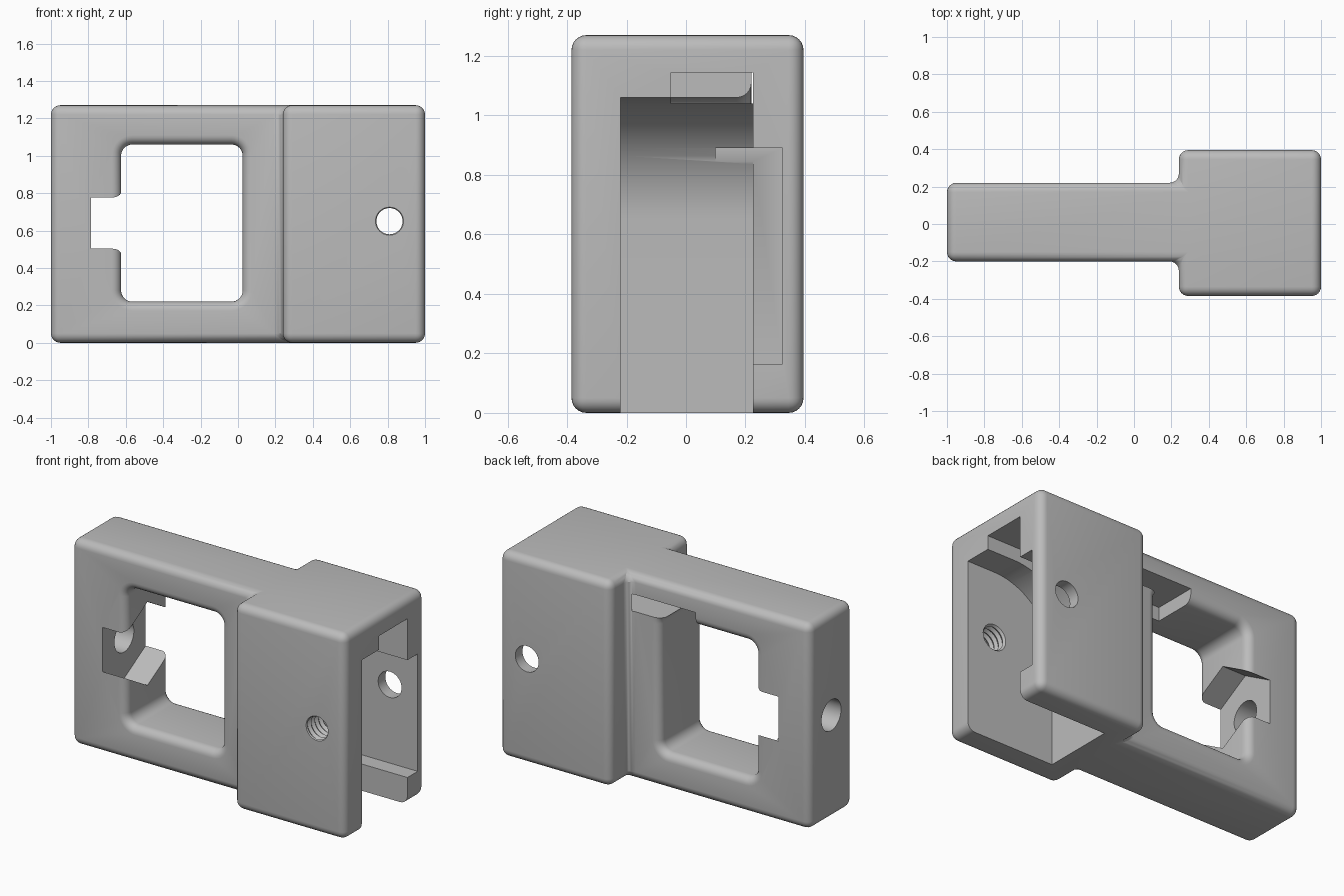
import bpy, bmesh
from math import sin, cos, pi, radians

cube = bpy.data.objects.get("Cube")
if cube:
    bpy.data.objects.remove(cube, do_unlink=True)

# Single material
grey = bpy.data.materials.new("plain_grey")
grey.use_nodes = True
colour = (0.5, 0.5, 0.5, 1)
grey.diffuse_color = colour
grey.node_tree.nodes["Principled BSDF"].inputs["Base Color"].default_value = colour


def loft(name, loops):
    """Solid skinned through equally long point loops, capped at both ends."""
    bm = bmesh.new()
    rings = [[bm.verts.new(p) for p in loop] for loop in loops]
    n = len(rings[0])
    for a, b in zip(rings, rings[1:]):
        for i in range(n):
            j = (i + 1) % n
            bm.faces.new((a[i], a[j], b[j], b[i]))
    bm.faces.new(rings[0])
    bm.faces.new(rings[-1])
    bmesh.ops.recalc_face_normals(bm, faces=bm.faces)
    mesh = bpy.data.meshes.new(name)
    bm.to_mesh(mesh)
    bm.free()
    mesh.materials.append(grey)
    obj = bpy.data.objects.new(name, mesh)
    bpy.context.collection.objects.link(obj)
    return obj


def prism_y(name, outline, y0, y1):
    return loft(name, [[(x, y, z) for x, z in outline] for y in (y0, y1)])


def prism_x(name, outline, x0, x1):
    return loft(name, [[(x, y, z) for y, z in outline] for x in (x0, x1)])


def box(name, x0, x1, y0, y1, z0, z1):
    return prism_y(name, [(x0, z0), (x1, z0), (x1, z1), (x0, z1)], y0, y1)


def ring(cx, cy, r, n, turn=0):
    return [(cx + r * cos(turn + 2 * pi * i / n), cy + r * sin(turn + 2 * pi * i / n))
            for i in range(n)]


def rounded_rect(x0, x1, z0, z1, r, grow):
    """Rounded rectangle, widened on all sides by grow."""
    pts = []
    corners = [(x1 - r, z1 - r), (x0 + r, z1 - r), (x0 + r, z0 + r), (x1 - r, z0 + r)]
    for k, (cx, cz) in enumerate(corners):
        for s in range(9):
            a = pi / 2 * (k + s / 8)
            pts.append((cx + (r + grow) * cos(a), cz + (r + grow) * sin(a)))
    return pts


# Body: thin arm and thick head, all edges rounded
FRONT, BACK, HEIGHT, ROUND = -0.2, 0.22, 1.27, 0.05
plan = [(-1, FRONT), (0.24, FRONT), (0.24, -0.385), (1, -0.385),
        (1, 0.395), (0.24, 0.395), (0.24, BACK), (-1, BACK)]
body = loft("clamp_body", [[(x, y, z) for x, y in plan] for z in (0, HEIGHT)])
bpy.context.view_layer.objects.active = body
body.select_set(True)
bevel = body.modifiers.new("rounded_edges", "BEVEL")
bevel.width, bevel.segments = ROUND, 6
bevel.limit_method = "ANGLE"
bevel.angle_limit = radians(40)
bpy.ops.object.modifier_apply(modifier=bevel.name)

cutters = []

# Window with rounded rims on both faces
arc = [pi / 2 * i / 6 for i in range(7)]
steps = [(FRONT - 0.04, ROUND)]
steps += [(FRONT + ROUND - ROUND * cos(a), ROUND - ROUND * sin(a)) for a in arc]
steps += [(BACK - ROUND + ROUND * cos(a), ROUND - ROUND * sin(a)) for a in reversed(arc)]
steps.append((BACK + 0.04, ROUND))
cutters.append(loft("window_cutter", [
    [(x, y, z) for x, z in rounded_rect(-0.625, 0.025, 0.22, 1.06, 0.06, g)]
    for y, g in steps]))

# Hexagonal nut pocket and bolt hole in the arm end
cutters.append(prism_x("nut_pocket_cutter", ring(0.01, 0.64, 0.258, 6, pi / 2), -0.785, -0.5))
cutters.append(prism_x("end_bolt_cutter", ring(0.01, 0.64, 0.095, 40), -1.1, -0.7))

# Swing slot in the head, with a curved inner end
PX, PZ, R = 0.81, 0.65, 0.41
slot = [(1.2, -0.1), (1.2, PZ + R)]
slot += [(PX + R * cos(a), PZ + R * sin(a)) for a in [pi / 2 * (1 + i / 20) for i in range(21)]]
slot.append((PX - R, -0.1))
cutters.append(prism_y("swing_slot_cutter", slot, -0.22, 0.225))

# Long channel above the slot and recess inside the back wall
cutters.append(box("channel_cutter", -0.22, 1.2, -0.05, 0.225, 1.04, 1.145))
cutters.append(box("wall_recess_cutter", 0.45, 1.2, 0.1, 0.325, 0.165, 0.89))

# Pivot hole: plain at the back, ridged thread at the front
cutters.append(prism_y("back_pivot_cutter", ring(PX, PZ, 0.08, 40), 0.15, 0.5))
thread = [(-0.45 + 0.018 * i, 0.083 if i % 2 else 0.07) for i in range(17)]
cutters.append(loft("thread_cutter", [
    [(x, y, z) for x, z in ring(PX, PZ, r, 40)] for y, r in thread]))

# Carve the body
for cutter in cutters:
    cutter.hide_render = True
    cut = body.modifiers.new(cutter.name, "BOOLEAN")
    cut.operation, cut.solver, cut.object = "DIFFERENCE", "EXACT", cutter
    bpy.ops.object.modifier_apply(modifier=cut.name)
    bpy.data.objects.remove(cutter, do_unlink=True)

bpy.ops.object.shade_smooth_by_angle(angle=radians(30))
